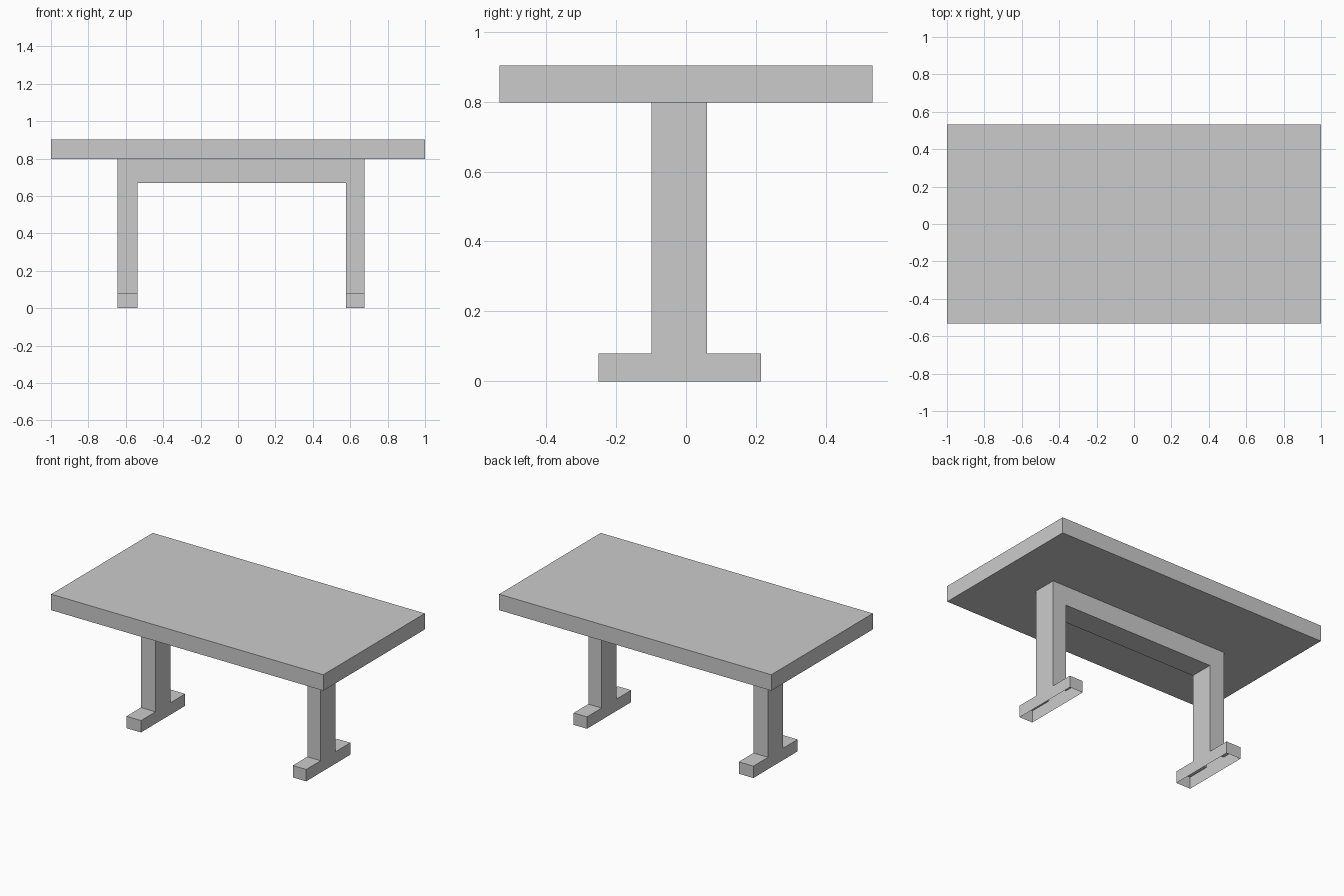
import bpy, bmesh
from mathutils import Vector

if "Cube" in bpy.data.objects:
    bpy.data.objects.remove(bpy.data.objects["Cube"])


def finish(name, bm):
    mesh = bpy.data.meshes.new(name)
    bm.to_mesh(mesh)
    bm.free()
    obj = bpy.data.objects.new(name, mesh)
    bpy.context.collection.objects.link(obj)
    return obj


# Table top: a plain slab
bm = bmesh.new()
bmesh.ops.create_cube(bm, size=1)
bmesh.ops.scale(bm, vec=(2.0, 1.066, 0.106), verts=bm.verts)
bmesh.ops.translate(bm, vec=(0, 0, 0.85), verts=bm.verts)
finish("table_top", bm)

# Trestle frame: legs, crossbeam and feet as one hollow skin
xs = (-0.645, -0.538, 0.578, 0.676)    # left leg, span, right leg
ys = (-0.25, -0.098, 0.06, 0.214)      # foot front, leg, foot back
zs = (0.0, 0.079, 0.668, 0.797)        # feet, legs, beam


def solid(c):
    x, y, z = c
    if min(c) < 0 or max(c) > 2:
        return False
    if z == 0:
        return x != 1                  # feet
    return y == 1 and (x != 1 or z == 2)   # legs and beam


bm = bmesh.new()
for i in range(27):
    cell = (i // 9, i // 3 % 3, i % 3)
    if not solid(cell):
        continue
    for axis in range(3):
        for side in (0, 1):
            near = list(cell)
            near[axis] += 2 * side - 1
            # open under the feet and where the beam meets the top
            if solid(near) or (axis == 2 and near[2] in (-1, 3)):
                continue
            u, v = (axis + 1) % 3, (axis + 2) % 3
            corners = []
            for du, dv in ((0, 0), (1, 0), (1, 1), (0, 1)):
                k = list(cell)
                k[axis] += side
                k[u] += du
                k[v] += dv
                corners.append(bm.verts.new(Vector((xs[k[0]], ys[k[1]], zs[k[2]]))))
            bm.faces.new(corners if side else corners[::-1])
bmesh.ops.remove_doubles(bm, verts=bm.verts, dist=0.0001)
bmesh.ops.dissolve_limit(bm, angle_limit=0.01, verts=bm.verts, edges=bm.edges)
finish("trestle_frame", bm)
